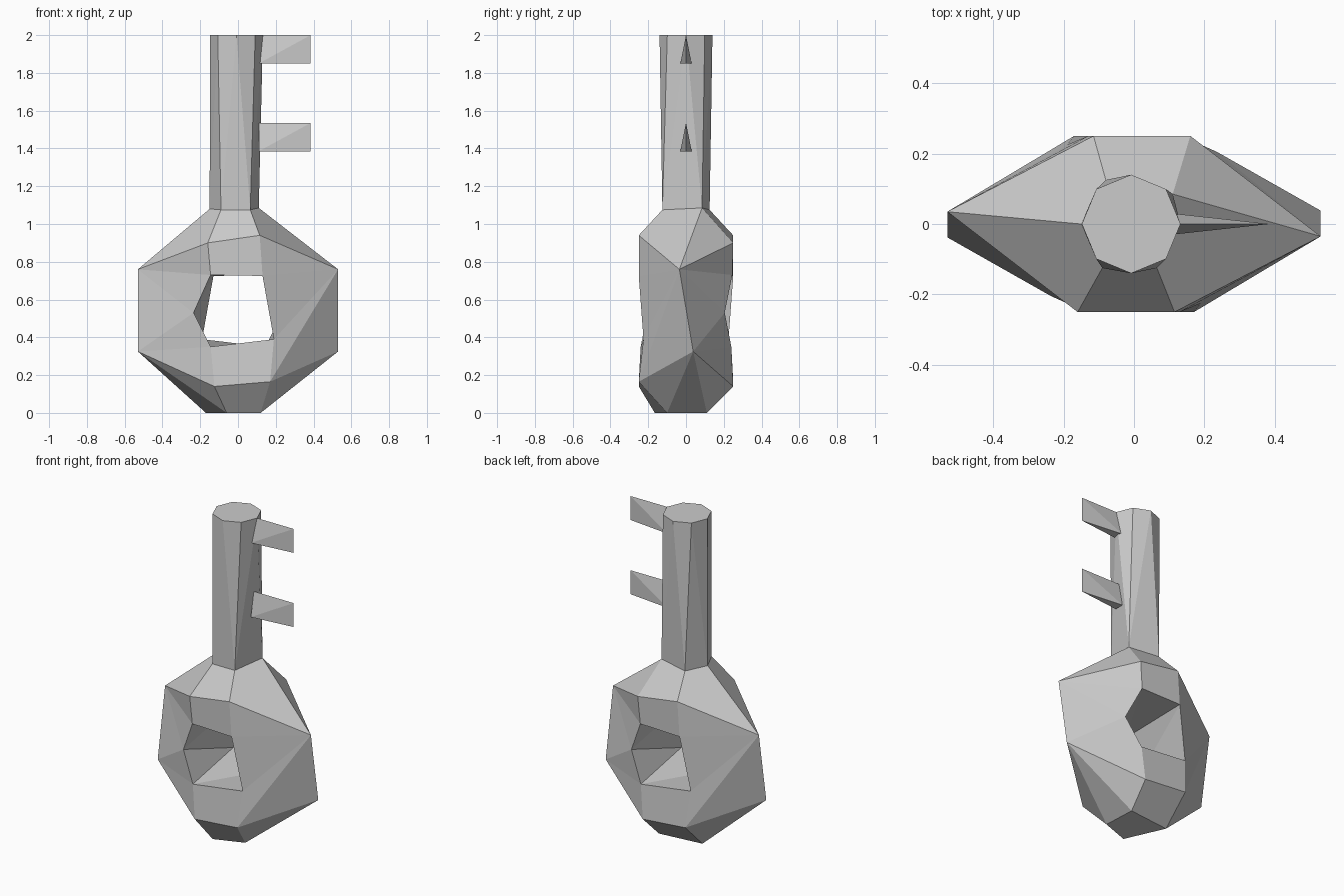
import bpy, bmesh, math

if "Cube" in bpy.data.objects:
    bpy.data.objects.remove(bpy.data.objects["Cube"])


def make_object(name, bm):
    bmesh.ops.recalc_face_normals(bm, faces=bm.faces)
    mesh = bpy.data.meshes.new(name)
    bm.to_mesh(mesh)
    bm.free()
    obj = bpy.data.objects.new(name, mesh)
    bpy.context.collection.objects.link(obj)
    return obj


def hull(name, points, open_bottom=False):
    bm = bmesh.new()
    for p in points:
        bm.verts.new(p)
    bmesh.ops.convex_hull(bm, input=bm.verts[:])
    if open_bottom:
        low = [f for f in bm.faces if all(v.co.z < 1.09 for v in f.verts)]
        bmesh.ops.delete(bm, geom=low, context='FACES')
    return make_object(name, bm)


# Bow points: the front half is turned 180 degrees about z for the back
points = {
    'T1': (-.16, -.25, .90), 'T2': (.115, -.25, .94),
    'R': (.53, -.035, .76), 'R2': (.53, .038, .325),
    'B2': (.17, -.25, .165), 'B1': (-.125, -.25, .14),
    'a': (-.145, -.245, .73), 'b': (.13, -.25, .725),
    'c': (.19, -.225, .39), 'd': (-.145, -.24, .35), 'e': (-.235, -.205, .53),
}
points.update({k + '*': (-x, -y, z) for k, (x, y, z) in points.items()})
neck = {'N1': (-.09, -.125, 1.075), 'N2': (.065, -.125, 1.075),
        'N3': (.11, .085, 1.085), 'N4': (-.08, .125, 1.075), 'N5': (-.15, 0, 1.08)}
foot = {'F1': (-.06, -.165, 0), 'F2': (.12, -.10, 0),
        'F3': (.11, .11, 0), 'F4': (-.17, .08, 0)}
points.update(neck)
points.update(foot)

half = ['T1 T2 b a', 'T2 R b', 'R c b', 'R B2 c', 'R R2 B2', 'B2 B1 d c',
        'B1 R2* d', 'R2* e d', 'R2* R* e', 'R* a e', 'R* T1 a']
faces = [f.split() for f in half]
faces += [[k[:-1] if k.endswith('*') else k + '*' for k in f] for f in faces]

# Hole walls, linking the front rim to the back rim
front_rim = ['a', 'b', 'c', 'd', 'e', 'a']
back_rim = ['b*', 'a*', 'e*', 'd*', 'c*', 'b*']
for i in range(5):
    p, q, r, s = front_rim[i], front_rim[i + 1], back_rim[i + 1], back_rim[i]
    faces += [[p, q, r], [p, r, s]]

# Collar under the shaft and chamfered foot
faces += [f.split() for f in [
    'T1 T2 N2 N1', 'T2 R N3 N2', 'R T1* N3', 'T1* T2* N4 N3',
    'T2* R* N5 N4', 'R* T1 N1 N5',
    'B1 F1 F2 B2', 'B2 F2 R2', 'R2 F2 F3', 'R2 F3 B1*', 'B1* F3 F4 B2*',
    'B2* F4 R2*', 'R2* F4 F1', 'R2* F1 B1', 'F1 F4 F3 F2']]

bm = bmesh.new()
verts = {k: bm.verts.new(p) for k, p in points.items()}
for f in faces:
    bm.faces.new([verts[k] for k in f])
make_object('key_bow', bm)

# Octagonal shaft blending down to the five-sided neck
octagon = [(-.008 + .14 * math.cos(i * math.pi / 4),
            .14 * math.sin(i * math.pi / 4), 2) for i in range(8)]
hull('key_shaft', list(neck.values()) + octagon, open_bottom=True)

# Two wedge-shaped teeth
for name, z in (('lower_tooth', 1.385), ('upper_tooth', 1.85)):
    hull(name, [(.11, -.03, z), (.11, .03, z), (.11, 0, z + .15),
                (.385, 0, z), (.385, 0, z + .15)])
